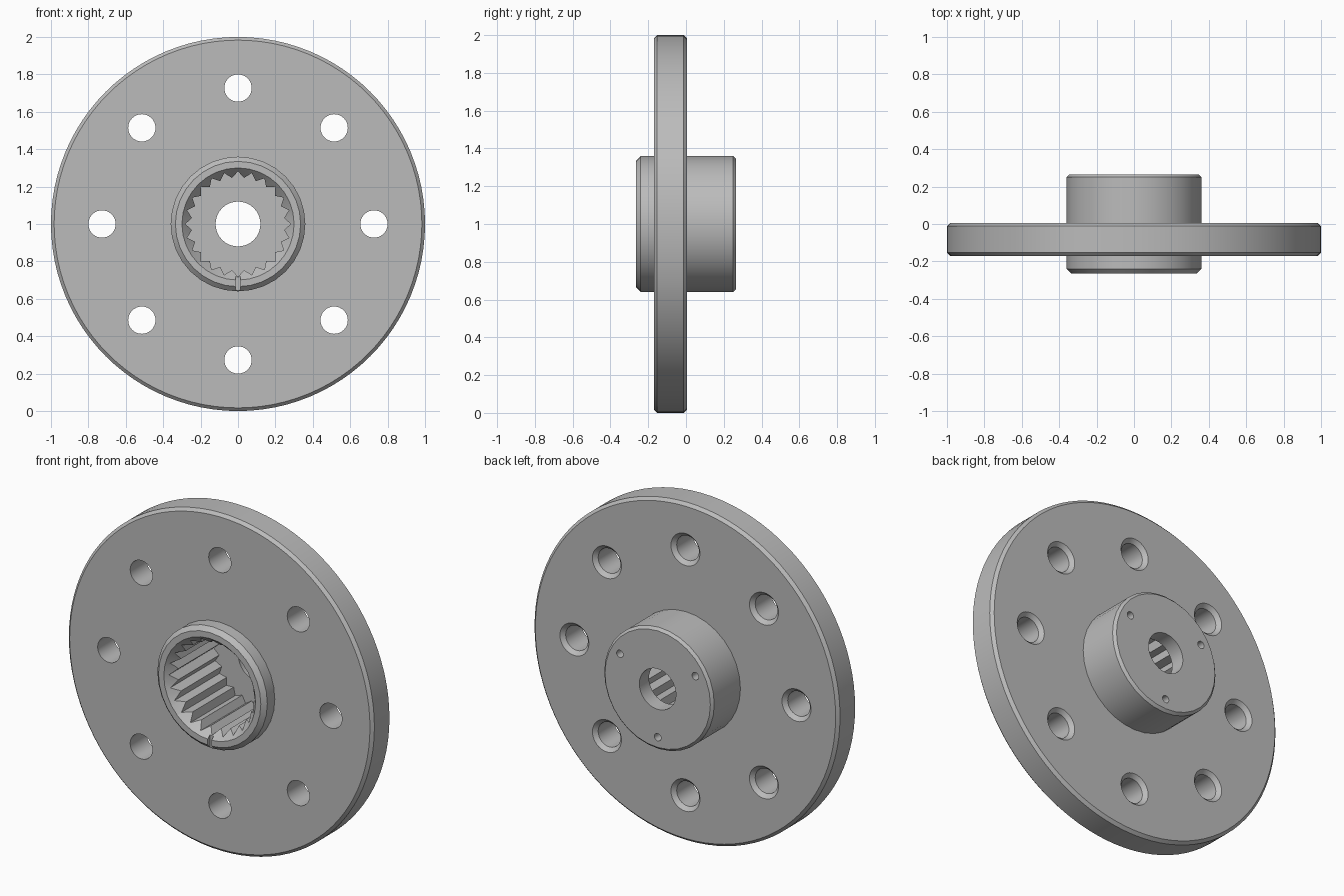
import bpy
import bmesh
from math import sin, cos, pi, radians

if "Cube" in bpy.data.objects:
    bpy.data.objects.remove(bpy.data.objects["Cube"])

steel = bpy.data.materials.new("grey steel")
steel.use_nodes = True
GREY = (0.5, 0.5, 0.5, 1)
steel.diffuse_color = GREY
steel.node_tree.nodes["Principled BSDF"].inputs["Base Color"].default_value = GREY


def lathe(name, profile, sides, x=0, z=1, tooth=1):
    """Solid turned around the y axis from (radius, y) points; tooth scales every other corner."""
    bm = bmesh.new()
    rings = []
    for r, y in profile:
        ring = []
        for i in range(sides):
            a = 2 * pi * i / sides
            k = r * (tooth if i % 2 else 1)
            ring.append(bm.verts.new((x + k * sin(a), y, z + k * cos(a))))
        rings.append(ring)
    for low, high in zip(rings, rings[1:]):
        for i in range(sides):
            j = (i + 1) % sides
            bm.faces.new((low[i], low[j], high[j], high[i]))
    bm.faces.new(rings[0])
    bm.faces.new(rings[-1])
    bmesh.ops.recalc_face_normals(bm, faces=bm.faces)
    mesh = bpy.data.meshes.new(name)
    bm.to_mesh(mesh)
    bm.free()
    mesh.materials.append(steel)
    obj = bpy.data.objects.new(name, mesh)
    bpy.context.collection.objects.link(obj)
    return obj


def cut(target, cutter):
    """Subtract the cutter from the target, then discard it."""
    cutter.hide_render = True
    mod = target.modifiers.new("cut", 'BOOLEAN')
    mod.operation = 'DIFFERENCE'
    mod.solver = 'EXACT'
    mod.object = cutter
    bpy.ops.object.select_all(action='DESELECT')
    bpy.context.view_layer.objects.active = target
    target.select_set(True)
    bpy.ops.object.modifier_apply(modifier=mod.name)
    bpy.data.objects.remove(cutter)


def smooth(obj):
    bpy.ops.object.select_all(action='DESELECT')
    bpy.context.view_layer.objects.active = obj
    obj.select_set(True)
    bpy.ops.object.shade_smooth_by_angle(angle=radians(25))


# Flange disc with chamfered edges
flange = lathe("flange", [(0.983, -0.17), (1, -0.153), (1, -0.012), (0.983, 0.005)], 96)
cut(flange, lathe("centre_cutter", [(0.34, -0.3), (0.34, 0.3)], 32))

# Ring of bolt holes, countersunk at the back
for i in range(8):
    a = i * pi / 4
    cut(flange, lathe("bolt_cutter", [(0.073, -0.3), (0.073, -0.017), (0.105, 0.015)], 32,
                      0.727 * sin(a), 1 + 0.727 * cos(a)))

# Hub with chamfered ends
hub = lathe("hub", [(0.335, -0.265), (0.36, -0.24), (0.36, 0.25), (0.345, 0.265)], 32)

# Splined bore, conical lead-in and shaft hole
cut(hub, lathe("spline_cutter", [(0.282, -0.3), (0.282, 0.175)], 48, tooth=0.88))
cut(hub, lathe("lead_in_cutter", [(0.33, -0.3), (0.3, -0.265), (0.24, -0.195)], 32))
cut(hub, lathe("shaft_cutter", [(0.12, 0.1), (0.12, 0.3)], 32))

# Three pin holes in the back face
for i in range(3):
    a = pi + i * 2 * pi / 3
    cut(hub, lathe("pin_cutter", [(0.022, 0.2), (0.022, 0.3)], 16,
                   0.285 * sin(a), 1 + 0.285 * cos(a)))

# Index notch at the bottom of the front rim
bpy.ops.mesh.primitive_cube_add(size=1, location=(0, -0.265, 0.67))
notch = bpy.context.object
notch.scale = (0.026, 0.04, 0.12)
bpy.context.view_layer.update()
cut(hub, notch)

for part in (flange, hub):
    smooth(part)
